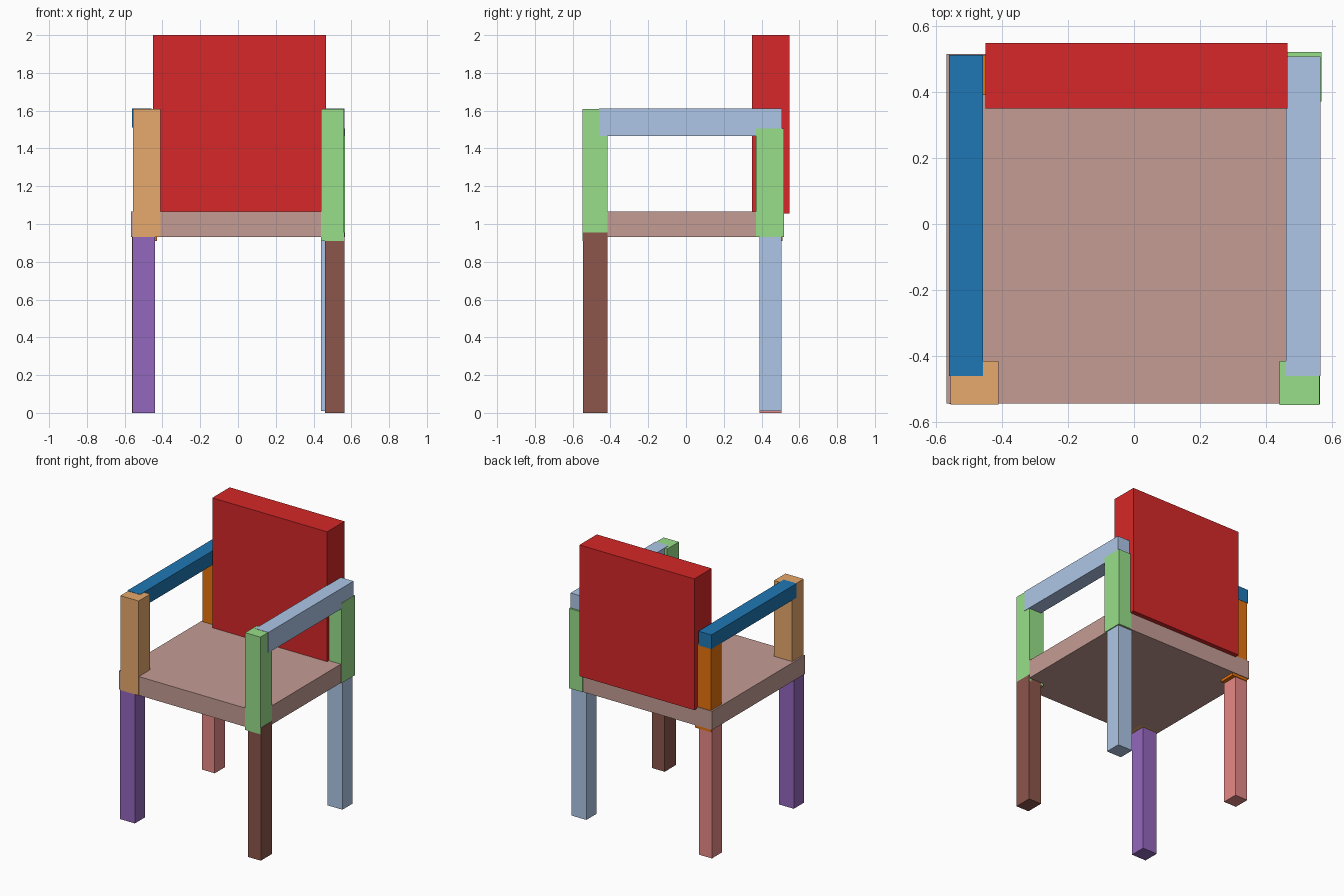
import bpy
from mathutils import Vector

default_cube = bpy.data.objects.get("Cube")
if default_cube:
    bpy.data.objects.remove(default_cube, do_unlink=True)


def to_linear(channel):
    return channel / 12.92 if channel <= 0.04045 else ((channel + 0.055) / 1.055) ** 2.4


def make_material(name, hex_code):
    """Flat material from an sRGB hex code."""
    rgb = [to_linear(byte / 255) for byte in bytes.fromhex(hex_code)]
    material = bpy.data.materials.new(name)
    material.use_nodes = True
    material.diffuse_color = (*rgb, 1)
    shader = next(n for n in material.node_tree.nodes if n.type == "BSDF_PRINCIPLED")
    shader.inputs["Base Color"].default_value = (*rgb, 1)
    shader.inputs["Roughness"].default_value = 0.8
    return material


def add_box(name, material, x_range, y_range, z_range):
    """Box spanning the given range on each axis."""
    ranges = (x_range, y_range, z_range)
    centre = Vector([(low + high) / 2 for low, high in ranges])
    size = Vector([high - low for low, high in ranges])
    bpy.ops.mesh.primitive_cube_add(size=1, location=centre)
    box = bpy.context.object
    box.name = box.data.name = name
    box.scale = size
    bpy.ops.object.transform_apply(location=False, rotation=False, scale=True)
    box.data.materials.append(material)
    return box


dusty_rose = make_material("dusty rose", "c49c94")
red = make_material("red", "d62728")
tan = make_material("tan", "ffbb78")
green = make_material("light green", "98df8a")
pale_blue = make_material("pale blue", "aec7e8")
blue = make_material("blue", "1f77b4")
orange = make_material("orange", "ff7f0e")
purple = make_material("purple", "9467bd")
brown = make_material("brown", "8c564b")
pink = make_material("pink", "ff9896")

# Seat and backrest
add_box("seat", dusty_rose, (-0.567, 0.56), (-0.543, 0.515), (0.93, 1.065))
add_box("backrest", red, (-0.45, 0.465), (0.35, 0.548), (1.055, 2))

# Legs
front_y = (-0.545, -0.415)
back_y = (0.388, 0.505)
add_box("front_right_leg", purple, (-0.558, -0.44), (-0.545, -0.43), (0, 0.93))
add_box("front_left_leg", brown, (0.46, 0.563), front_y, (0, 0.955))
add_box("back_right_leg", pink, (-0.56, -0.457), back_y, (0, 0.93))
add_box("back_left_leg", pale_blue, (0.44, 0.56), back_y, (0.01, 0.94))

# Armrest posts
add_box("front_right_post", tan, (-0.555, -0.41), (-0.546, -0.415), (0.93, 1.61))
add_box("front_left_post", green, (0.44, 0.561), (-0.547, -0.415), (0.91, 1.61))
add_box("back_right_post", orange, (-0.555, -0.43), (0.39, 0.51), (0.91, 1.52))
add_box("back_left_post", green, (0.46, 0.567), (0.37, 0.52), (0.93, 1.505))

# Armrests
add_box("right_armrest", blue, (-0.56, -0.457), (-0.46, 0.512), (1.51, 1.612))
add_box("left_armrest", pale_blue, (0.46, 0.565), (-0.46, 0.507), (1.465, 1.612))
